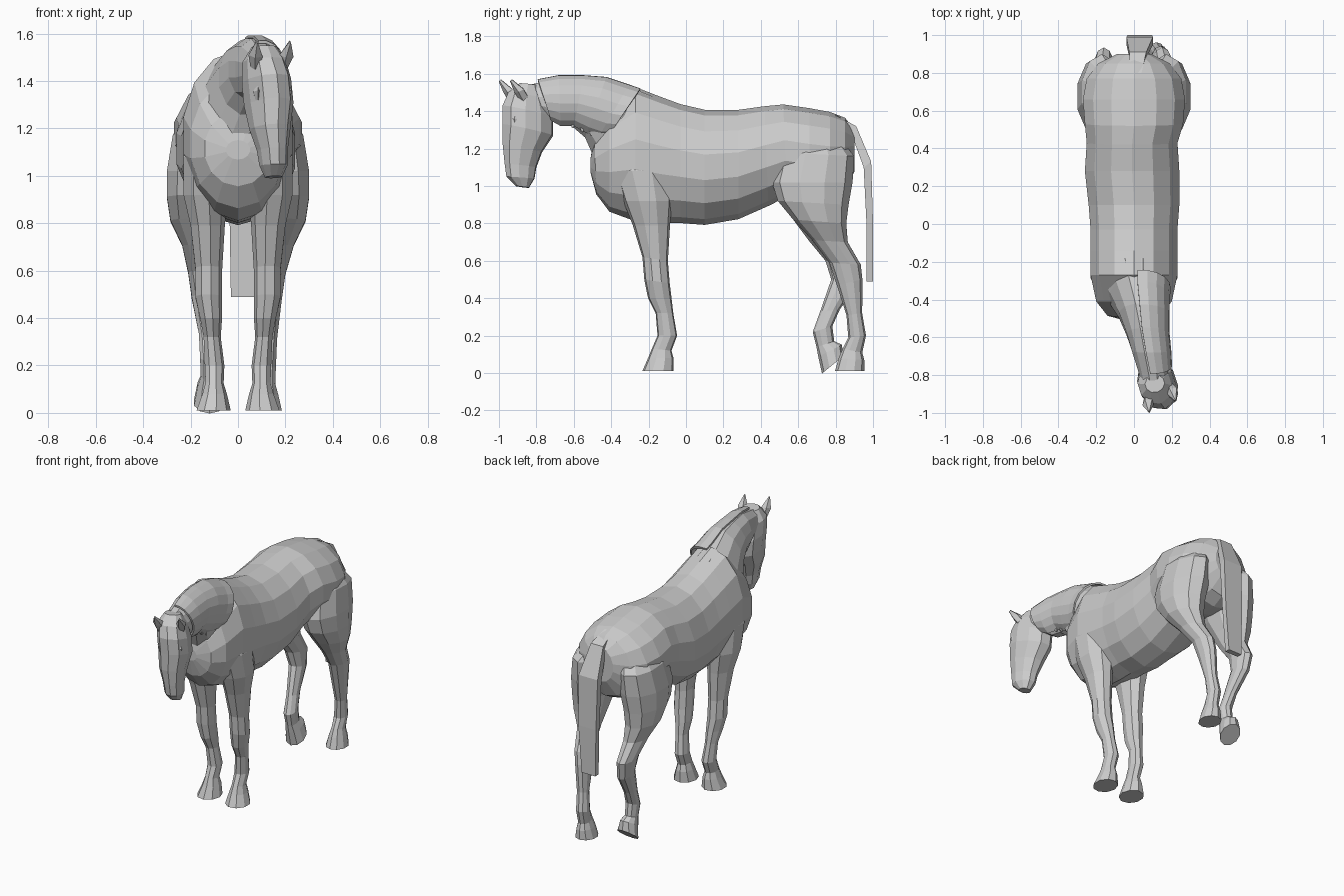
import bpy
import bmesh
from math import sin, cos, pi, radians
from mathutils import Vector

default = bpy.data.objects.get("Cube")
if default:
    bpy.data.objects.remove(default, do_unlink=True)

grey = bpy.data.materials.new("plain grey")
grey.use_nodes = True
colour = (0.6, 0.6, 0.6, 1)
grey.diffuse_color = colour
grey.node_tree.nodes["Principled BSDF"].inputs["Base Color"].default_value = colour


def section(ring, sides, side, yaw, start, sweep):
    """Points of one cross-section. A ring, in hundredths of a unit, is:
    centre x, half width, then y and z of the two ends of its long axis."""
    x, width, ya, za, yb, zb = (value / 100 for value in ring)
    centre = Vector((x * side, (ya + yb) / 2, (za + zb) / 2))
    half_y, half_z = (ya - yb) / 2, (za - zb) / 2
    across = Vector((width * cos(yaw), width * sin(yaw), 0)) * side
    along = Vector((-half_y * sin(yaw), half_y * cos(yaw), half_z))
    grow = 1 / cos(pi / sides)
    points = []
    for i in range(sides):
        angle = start + sweep * (i + 0.5) / sides
        points.append(centre + grow * (across * cos(angle) + along * sin(angle)))
    return points


def loft(name, rings, sides=12, side=1, yaw=0, start=0, sweep=2 * pi):
    """Skin a row of cross-sections; a full sweep is closed and capped."""
    closed = sweep > 6
    bm = bmesh.new()
    rows = [[bm.verts.new(p) for p in section(r, sides, side, yaw, start, sweep)]
            for r in rings]
    for low, high in zip(rows, rows[1:]):
        for i in range(sides if closed else sides - 1):
            j = (i + 1) % sides
            bm.faces.new((low[i], low[j], high[j], high[i]))
    if closed:
        bm.faces.new(rows[0])
        bm.faces.new(rows[-1])
    bmesh.ops.recalc_face_normals(bm, faces=bm.faces)
    mesh = bpy.data.meshes.new(name)
    bm.to_mesh(mesh)
    bm.free()
    mesh.materials.append(grey)
    part = bpy.data.objects.new(name, mesh)
    bpy.context.collection.objects.link(part)
    return part


# Barrel, from chest to rump
loft("body", [
    (0, 5, -51, 115, -51, 107),
    (0, 14, -49, 127, -48, 96),
    (0, 20, -41, 140, -41, 87),
    (0, 23, -27, 152, -27, 82),
    (0, 23, -14, 147, -14, 81),
    (0, 23, -3, 143, -3, 81),
    (0, 24, 10, 140, 10, 80),
    (-1, 25, 28, 140, 28, 83),
    (-1, 24, 42, 142, 44, 90),
    (0, 26, 52, 143, 54, 95),
    (0, 27, 66, 141, 66, 93),
    (0, 25, 77, 139, 77, 93),
    (0, 19, 85, 136, 85, 97),
    (0, 9, 90, 130, 90, 108),
], sides=14)

# Neck, bending towards the model's left
loft("neck", [
    (0, 18, -18, 148, -46, 100),
    (1, 14, -28, 152, -50, 117),
    (4, 12, -42, 157, -54, 126),
    (6, 10, -55, 158, -61, 132),
    (8, 9, -68, 158, -67, 132),
    (10, 8, -80, 155, -72, 135),
    (11, 7, -88, 153, -78, 138),
])

# Mane lying over the left of the neck
mane = loft("mane", [
    (4, 14, -25, 151, -42, 126),
    (4, 13.5, -31, 153, -47, 126),
    (5, 12.5, -43, 157, -53, 128),
    (6, 11.5, -55, 158, -60, 132),
    (8, 10.5, -68, 158, -67, 132),
    (10, 9, -79, 156, -72, 135),
], sides=9, start=-1.3, sweep=3.2)
shell = mane.modifiers.new("thickness", "SOLIDIFY")
shell.thickness = 0.012
shell.offset = 0

# Loose locks below the mane
for i in range(4):
    y, z = 5 * i - 63, 133 - 2 * i
    loft("mane_lock", [
        (13, 1, y, z + 6, y + 4, z + 5),
        (12, 0.3, y + 2, z - 2, y + 3, z - 2),
    ], sides=4)

# Head, turned a little to the left
head_yaw = radians(18)
loft("head", [
    (11, 5, -89, 155, -80, 154),
    (11, 8.5, -95, 150, -75, 147),
    (12, 9.5, -98, 143, -71, 137),
    (13, 9.5, -98, 133, -71, 127),
    (13.5, 8, -98, 122, -77, 118),
    (14.5, 6, -97, 112, -80, 110),
    (15, 5.5, -96, 105, -81, 104),
    (15, 3.5, -91, 100, -84, 99),
], sides=10, yaw=head_yaw)

# Brows over the eyes
for label, x, y in (("left", 21, -90), ("right", 8, -93)):
    loft(label + "_brow", [
        (x, 0.5, y - 2, 138, y + 1, 138),
        (x, 1.3, y - 3, 136, y + 2, 135),
        (x, 0.5, y - 2, 132, y + 1, 132),
    ], sides=5, yaw=head_yaw)

# Pricked ears
for label, x, y, lean in (("left", 19, -87, 3), ("right", 7, -93, 1)):
    loft(label + "_ear", [
        (x, 1.5, y - 1, 145, y + 3, 147),
        (x + lean / 2, 2.6, y - 4, 150, y, 152),
        (x + lean, 0.3, y - 7, 156, y - 6, 157),
    ], sides=5, yaw=head_yaw)

# Front legs, a mirrored pair
front_leg = [
    (11, 7, -34, 126, -16, 126),
    (13.5, 9.5, -38, 108, -9, 108),
    (14, 9, -33, 92, -8, 92),
    (13, 7, -28, 79, -9, 79),
    (12.5, 5.5, -23, 62, -10, 60),
    (12.5, 5.5, -22, 50, -9, 48),
    (11.5, 4.5, -20, 40, -8, 40),
    (11, 3.5, -16, 32, -7, 32),
    (10, 4, -15, 20, -5, 20),
    (10, 3.7, -18, 13, -8, 12),
    (10, 5, -20, 8, -7, 8),
    (10.5, 7, -23, 1, -7, 1),
]
for label, side in (("left", 1), ("right", -1)):
    loft(label + "_front_leg", front_leg, sides=9, side=side)

# Hind legs share a thigh; the right one rests on the toe
thigh = [
    (11, 8, 60, 130, 80, 128),
    (17, 10.5, 51, 118, 89, 116),
    (18, 12, 47, 102, 88, 102),
    (19, 11, 50, 92, 86, 90),
    (19, 9.5, 58, 82, 85, 80),
]
standing = [
    (17, 6.5, 68, 71, 86, 70),
    (15, 5, 77, 59, 93, 58),
    (14, 4.5, 81, 47, 94, 50),
    (13, 3.5, 86, 31, 94, 32),
    (12, 4, 87, 19, 96, 20),
    (12, 3.7, 84, 13, 94, 11),
    (12, 5, 82, 8, 95, 7),
    (12, 6.5, 80, 1, 95, 1),
]
resting = [
    (17, 6.5, 66, 71, 86, 70),
    (16, 5, 75, 60, 93, 58),
    (15, 4.5, 78, 50, 91, 47),
    (13, 3.5, 72, 33, 82, 34),
    (12, 4, 68, 22, 78, 25),
    (12, 3.7, 70, 14, 79, 17),
    (12, 5, 71, 9, 83, 15),
    (12, 6.5, 73, 0, 84, 9),
]
loft("left_hind_leg", thigh + standing, sides=10)
loft("right_hind_leg", thigh + resting, sides=10, side=-1)

# Flat hanging tail
loft("tail", [
    (1, 3, 80, 138, 79, 135),
    (2, 4.5, 91, 132, 88, 129),
    (3, 7, 99, 113, 95, 110),
    (3, 6.5, 100, 80, 96.5, 80),
    (2, 5, 100, 49, 96.5, 49),
], sides=4)
